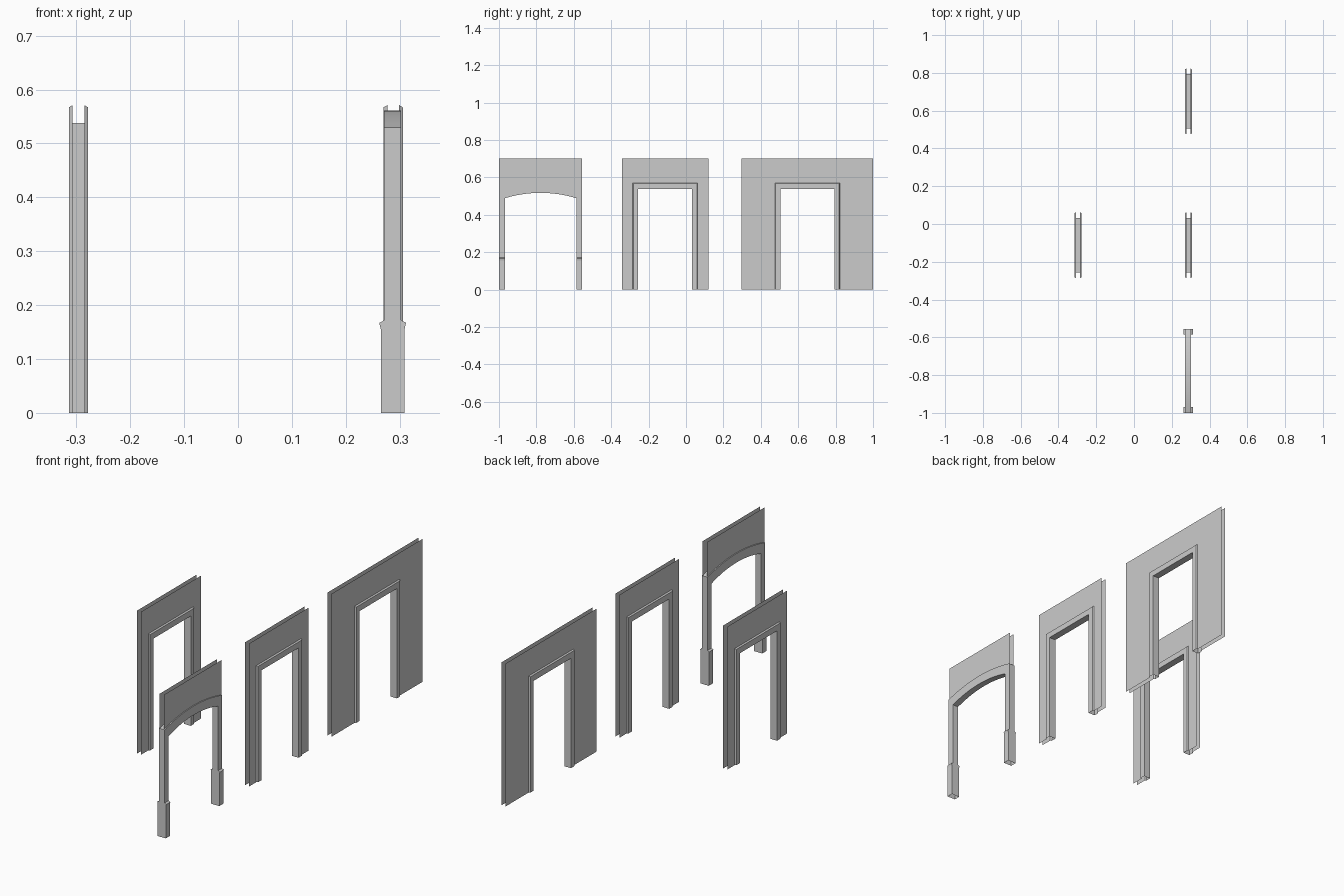
import bpy, bmesh, math

if "Cube" in bpy.data.objects:
    bpy.data.objects.remove(bpy.data.objects["Cube"])

WALL_X = 0.011      # half gap between the two wall sheets
TRIM_X = 0.0178     # half depth of the door trim
TOP = 0.70


def finish(name, bm, loc, smooth=False):
    me = bpy.data.meshes.new(name)
    bm.to_mesh(me)
    bm.free()
    ob = bpy.data.objects.new(name, me)
    ob.location = loc
    bpy.context.collection.objects.link(ob)
    if smooth:
        bpy.context.view_layer.objects.active = ob
        ob.select_set(True)
        bpy.ops.object.shade_smooth_by_angle(angle=math.radians(30))
        ob.select_set(False)
    return ob


def sweep_frame(name, stations, loc):
    """Sweep (x, half width, height) stations around a square-headed opening."""
    bm = bmesh.new()
    rows = [[bm.verts.new((x, y, z)) for y, z in ((-w, 0), (-w, h), (w, h), (w, 0))]
            for x, w, h in stations]
    for a, b in zip(rows, rows[1:]):
        for j in range(3):
            bm.faces.new((a[j], b[j], b[j + 1], a[j + 1]))
    return finish(name, bm, loc)


def prism(name, outline, lo, hi, place, loc, skip=(), smooth=False):
    """Extrude an outline; place(u, v, t) maps to 3D; skip lists open sides."""
    bm = bmesh.new()
    a = [bm.verts.new(place(u, v, lo)) for u, v in outline]
    b = [bm.verts.new(place(u, v, hi)) for u, v in outline]
    n = len(outline)
    bm.faces.new(a)
    bm.faces.new(b[::-1])
    for i in range(n):
        if i not in skip:
            j = (i + 1) % n
            bm.faces.new((a[j], a[i], b[i], b[j]))
    bmesh.ops.recalc_face_normals(bm, faces=bm.faces[:])
    return finish(name, bm, loc, smooth)


def arc(half, base, rise, n=20):
    r = (half * half + rise * rise) / (2 * rise)
    a = math.asin(half / r)
    angles = [-a + 2 * a * i / n for i in range(n + 1)]
    return [(r * math.sin(t), base + rise - r + r * math.cos(t)) for t in angles]


def doorway(name, x, y, wall_half):
    open_w, open_h, trim_w, trim_h = 0.144, 0.538, 0.174, 0.571
    loc = (x, y, 0)
    # two single-sided wall sheets
    sweep_frame(name + "_wall_a", [(WALL_X, wall_half, TOP), (WALL_X, trim_w, trim_h)], loc)
    sweep_frame(name + "_wall_b", [(-WALL_X, trim_w, trim_h), (-WALL_X, wall_half, TOP)], loc)
    # bevelled trim wrapping through the opening
    side = [(WALL_X, trim_w, trim_h), (TRIM_X, trim_w - 0.004, trim_h - 0.004),
            (TRIM_X, open_w, open_h)]
    sweep_frame(name + "_trim", side + [(-a, w, h) for a, w, h in reversed(side)], loc)


def archway(x, y):
    half, post, depth = 0.2225, 0.031, 0.0158
    spring, loc = 0.488, (x, y, 0)
    # posts with plinth and collar, open at top and bottom
    right = [(0.022, 0), (0.022, 0.155), (0.0248, 0.167), (depth, 0.172), (depth, spring)]
    outline = right + [(-u, v) for u, v in reversed(right)]
    for label, y0 in (("left", -half), ("right", half - post)):
        prism("arch_post_" + label, outline, y0, y0 + post,
              lambda u, v, t: (u, t, v), loc, skip=(4, 9))
    # curved head band
    inner = arc(half - post, spring, 0.029)
    outer = arc(half, 0.530, 0.031)
    band = [(-half, spring)] + inner + [(half, spring)] + outer[::-1]
    prism("arch_head", band, -depth, depth, lambda u, v, t: (t, u, v), loc,
          skip=(0, len(inner)), smooth=True)
    # wall sheets above the band
    for label, s in (("a", 1), ("b", -1)):
        bm = bmesh.new()
        pts = outer + [(half, TOP), (-half, TOP)]
        f = bm.faces.new([bm.verts.new((s * WALL_X, u, v)) for u, v in pts])
        f.normal_update()
        if f.normal.x * s < 0:
            f.normal_flip()
        finish("arch_wall_" + label, bm, loc)


doorway("left_doorway", -0.296, -0.112, 0.231)
doorway("middle_doorway", 0.288, -0.112, 0.231)
doorway("wide_doorway", 0.288, 0.649, 0.351)
archway(0.287, -0.7775)
